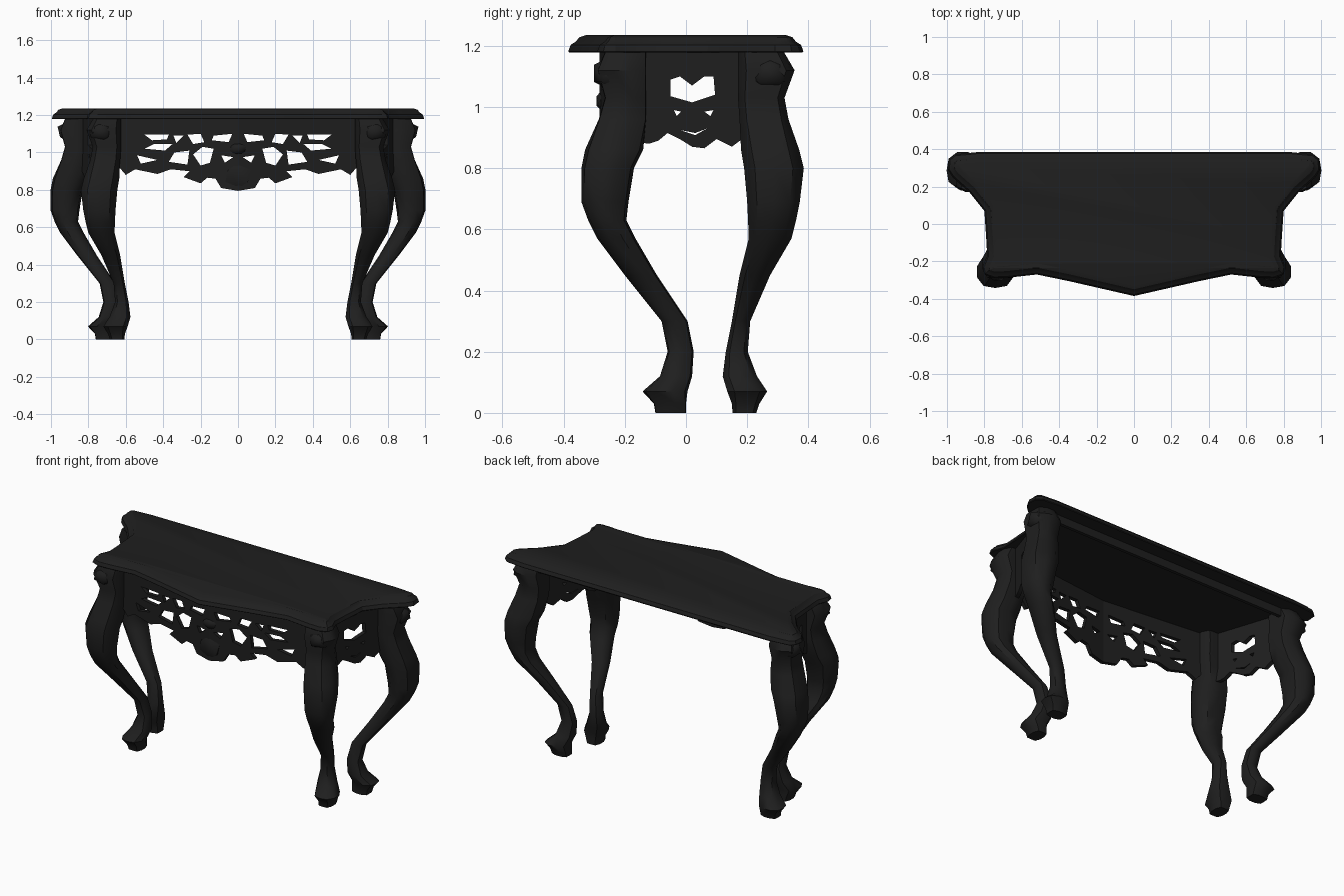
import bpy, bmesh, math
from mathutils import Vector

if "Cube" in bpy.data.objects:
    bpy.data.objects.remove(bpy.data.objects["Cube"])

black = bpy.data.materials.new("black lacquer")
black.diffuse_color = (0.0135, 0.0135, 0.0135, 1)
black.use_nodes = True
black.node_tree.nodes["Principled BSDF"].inputs["Base Color"].default_value = black.diffuse_color


def finish(name, mesh, mirror=True, angle=35):
    ob = bpy.data.objects.new(name, mesh)
    bpy.context.collection.objects.link(ob)
    mesh.materials.clear()
    mesh.materials.append(black)
    bpy.ops.object.select_all(action='DESELECT')
    ob.select_set(True)
    bpy.context.view_layer.objects.active = ob
    bpy.ops.object.shade_smooth_by_angle(angle=math.radians(angle))
    if mirror:
        ob.modifiers.new("mirror", 'MIRROR').use_clip = False
    return ob


def loft(name, rings, mirror=True, angle=35):
    bm = bmesh.new()
    loops = [[bm.verts.new(p) for p in ring] for ring in rings]
    n = len(loops[0])
    for a, b in zip(loops, loops[1:]):
        for i in range(n):
            j = (i + 1) % n
            bm.faces.new((a[i], a[j], b[j], b[i]))
    bm.faces.new(loops[0])
    bm.faces.new(loops[-1])
    bmesh.ops.recalc_face_normals(bm, faces=bm.faces)
    mesh = bpy.data.meshes.new(name)
    bm.to_mesh(mesh)
    return finish(name, mesh, mirror, angle)


def blob(name, centre, size, mirror=True):
    bm = bmesh.new()
    bmesh.ops.create_icosphere(bm, subdivisions=1, radius=1)
    for v in bm.verts:
        v.co = Vector(c + s * k for c, s, k in zip(centre, size, v.co))
    mesh = bpy.data.meshes.new(name)
    bm.to_mesh(mesh)
    return finish(name, mesh, mirror, 60)


def pierced_panel(name, outline, holes, place, thick):
    # flat fretwork drawn as (u, z), then placed in space by a function
    cu = bpy.data.curves.new(name, 'CURVE')
    cu.dimensions, cu.fill_mode, cu.extrude = '2D', 'BOTH', thick
    for pts in [outline] + holes:
        sp = cu.splines.new('POLY')
        sp.points.add(len(pts) - 1)
        for p, (u, z) in zip(sp.points, pts):
            p.co = (u, z, 0, 1)
        sp.use_cyclic_u = True
    tmp = bpy.data.objects.new(name + " helper", cu)
    bpy.context.collection.objects.link(tmp)
    dg = bpy.context.evaluated_depsgraph_get()
    mesh = bpy.data.meshes.new_from_object(tmp.evaluated_get(dg))
    bpy.data.objects.remove(tmp)
    for v in mesh.vertices:
        v.co = place(*v.co)
    bm = bmesh.new()
    bm.from_mesh(mesh)
    bmesh.ops.remove_doubles(bm, verts=bm.verts, dist=0.0005)
    bmesh.ops.recalc_face_normals(bm, faces=bm.faces)
    bm.to_mesh(mesh)
    return finish(name, mesh)


# table top: shaped outline with a stepped moulded edge
half = [(0, -.385), (.35, -.305), (.52, -.27), (.68, -.288), (.75, -.29),
        (.80, -.27), (.81, -.23), (.785, -.17), (.79, -.08), (.80, .07),
        (.88, .17), (.97, .25), (.995, .29), (.99, .345), (.96, .372), (.84, .384)]
outline = [Vector(p) for p in half + [(-x, y) for x, y in reversed(half[1:])]]


def inset(pts, d):
    out = []
    for i, p in enumerate(pts):
        a = (p - pts[i - 1]).normalized()
        b = (pts[(i + 1) % len(pts)] - p).normalized()
        n = Vector((-a.y - b.y, a.x + b.x)).normalized()
        out.append(p + n * d)
    return out


loft("table_top", [[(p.x, p.y, z) for p in inset(outline, d)] for z, d in
     ((1.178, .004), (1.182, 0), (1.203, .008), (1.214, .025), (1.228, .036), (1.236, .06))],
     mirror=False, angle=25)

# cabriole leg: height, range along the bend, range across it
LEG = [(1.18, .13, .265, .17, .32), (1.12, .13, .29, .17, .355), (1.03, .13, .265, .17, .322),
       (.96, .13, .285, .175, .335), (.86, .14, .33, .18, .37), (.80, .17, .342, .19, .385),
       (.69, .188, .342, .20, .372), (.63, .195, .32, .203, .36), (.57, .165, .29, .205, .345),
       (.45, .095, .20, .175, .275), (.30, -.005, .08, .15, .21), (.20, -.025, .06, .13, .202),
       (.12, -.02, .085, .12, .232), (.07, -.005, .142, .135, .265), (.03, 0, .105, .15, .24),
       (0, 0, .10, .152, .23)]


def front(p, q, z):
    return (q + .455, -p, z)


def back(p, q, z):
    return (.66 + p, q, z)


for name, place in (("front", front), ("back", back)):
    rings = []
    for z, p0, p1, q0, q1 in LEG:
        ring = []
        k = 1.2 if z > .95 or z < .04 else 1.08      # squarer at top and sole
        for i in range(10):
            t = math.tau * i / 10
            c = max(-1, min(1, k * math.cos(t)))
            s = max(-1, min(1, k * math.sin(t)))
            ring.append(place((p0 + p1) / 2 + c * (p1 - p0) / 2,
                              (q0 + q1) / 2 + s * (q1 - q0) / 2, z))
        rings.append(ring)
    loft(name + "_leg", rings, angle=40)
    # scroll at the shoulder
    blob(name + "_leg_scroll", place(.235, .275, 1.11), (.078, .078, .062))

# front apron, right half of the fretwork
edge = [(0, 1.18), (0, .795), (.09, .81), (.12, .86), (.165, .865), (.2, .835), (.29, .868),
        (.26, .90), (.36, .91), (.43, .885), (.55, .91), (.6, .88), (.66, .95), (.68, 1.18)]
holes = [[(.03, 1.10), (.13, 1.09), (.14, 1.065), (.05, 1.055)],
         [(.13, 1.02), (.19, 1.03), (.24, .99), (.20, .93), (.15, .945)],
         [(.26, 1.01), (.34, 1.0), (.37, .95), (.27, .935)],
         [(.37, 1.095), (.5, 1.095), (.46, 1.065), (.38, 1.07)],
         [(.35, 1.045), (.45, 1.045), (.50, 1.02), (.39, 1.01)],
         [(.20, 1.10), (.27, 1.095), (.24, 1.045), (.18, 1.055)],
         [(.43, .96), (.54, .985), (.52, .94)],
         [(.025, .975), (.09, .985), (.07, .945)],
         [(.29, 1.09), (.345, 1.09), (.33, 1.05)]]
pierced_panel("front_apron", edge, holes,
              lambda u, z, w: (u, -.195 - .075 * (1 - u / .68) + w, z), .012)
# carved shell in the middle of the apron
blob("apron_shell", (0, -.275, .875), (.075, .02, .07), mirror=False)
blob("apron_rosette", (0, -.275, 1.02), (.05, .02, .035), mirror=False)

# side apron with heart-shaped opening
edge = [(-.2, 1.18), (-.2, .89), (-.12, .88), (-.09, .89), (-.06, .915), (-.02, .895), (.02, .87),
        (.06, .865), (.10, .895), (.15, .87), (.19, .9), (.24, .95), (.24, 1.18)]
holes = [[(-.05, 1.09), (-.02, 1.10), (.02, 1.07), (.06, 1.10), (.09, 1.10),
          (.095, 1.04), (.02, 1.015), (-.05, 1.035)],
         [(-.04, .99), (-.015, .985), (-.03, .97)], [(.06, .985), (.09, .99), (.08, .97)],
         [(-.02, .925), (.03, .915), (.07, .93), (.03, .908)]]
pierced_panel("side_apron", edge, holes,
              lambda u, z, w: (.76 + .33 * u + w, u, z), .012)

# narrow rail under the back edge
bm = bmesh.new()
bmesh.ops.create_cube(bm, size=1)
for v in bm.verts:
    v.co = Vector((v.co.x * 1.66, .29 + v.co.y * .02, 1.155 + v.co.z * .05))
mesh = bpy.data.meshes.new("back_rail")
bm.to_mesh(mesh)
finish("back_rail", mesh, mirror=False)
